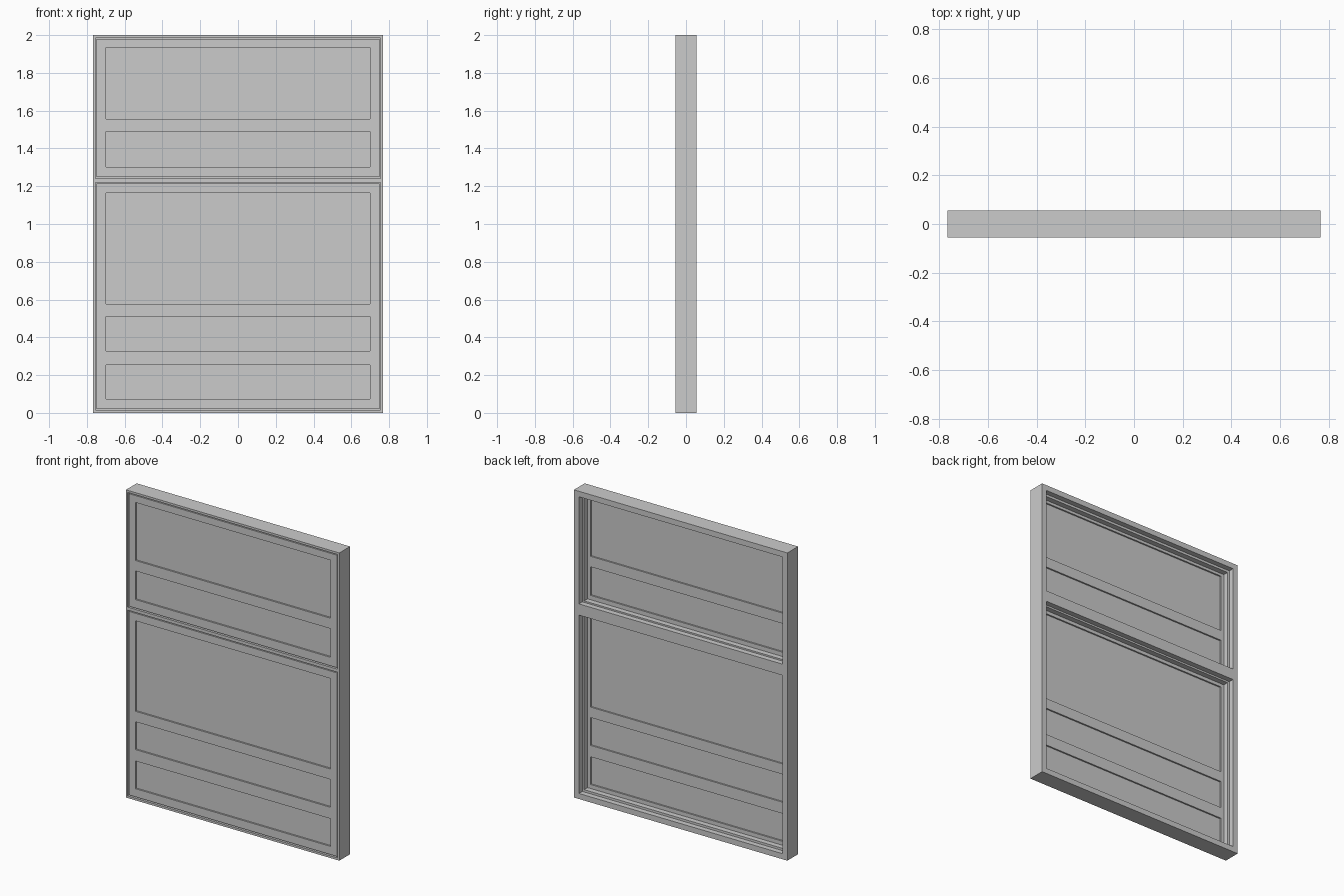
import bpy, bmesh

if "Cube" in bpy.data.objects:
    bpy.data.objects.remove(bpy.data.objects["Cube"])


def plate(name, half_w, z0, z1, holes, hole_half, y0, y1):
    """Solid plate in the XZ plane with stacked rectangular openings."""
    xs = [-half_w, -hole_half, hole_half, half_w]
    zs = sorted([z0, z1] + [z for h in holes for z in h])
    bm = bmesh.new()
    grid = [[bm.verts.new((x, y0, z)) for x in xs] for z in zs]
    for j in range(len(zs) - 1):
        mid = (zs[j] + zs[j + 1]) / 2
        is_open = any(a < mid < b for a, b in holes)
        for i in range(3):
            if i == 1 and is_open:
                continue
            bm.faces.new((grid[j][i], grid[j][i + 1],
                          grid[j + 1][i + 1], grid[j + 1][i]))
    ext = bmesh.ops.extrude_face_region(bm, geom=bm.faces[:], use_keep_orig=True)
    moved = [v for v in ext["geom"] if isinstance(v, bmesh.types.BMVert)]
    bmesh.ops.translate(bm, verts=moved, vec=(0, y1 - y0, 0))
    bmesh.ops.recalc_face_normals(bm, faces=bm.faces[:])
    return finish(name, bm)


def box(name, half_w, z0, z1, y0, y1):
    bm = bmesh.new()
    bmesh.ops.create_cube(bm, size=1)
    bmesh.ops.scale(bm, verts=bm.verts[:], vec=(2 * half_w, y1 - y0, z1 - z0))
    bmesh.ops.translate(bm, verts=bm.verts[:], vec=(0, (y0 + y1) / 2, (z0 + z1) / 2))
    return finish(name, bm)


def finish(name, bm):
    mesh = bpy.data.meshes.new(name)
    bm.to_mesh(mesh)
    bm.free()
    obj = bpy.data.objects.new(name, mesh)
    bpy.context.collection.objects.link(obj)
    return obj


# Fixed outer frame: thin rebated front, wider stop at the back
plate("frame_front", 0.767, 0, 2, [(0.014, 1.221), (1.241, 1.986)], 0.755, -0.055, 0.02)
plate("frame_back_stop", 0.767, 0, 2, [(0.036, 1.195), (1.268, 1.964)], 0.731, 0.02, 0.055)

# Sashes: (bottom, top, panel openings)
sashes = {
    "lower": (0.021, 1.214, [(0.074, 0.254), (0.328, 0.509), (0.577, 1.165)]),
    "upper": (1.248, 1.979, [(1.303, 1.489), (1.557, 1.934)]),
}
for side, (z0, z1, panels) in sashes.items():
    # Stiles and rails
    plate(side + "_sash", 0.748, z0, z1, panels, 0.70, -0.052, -0.02)
    # Raised rim behind the sash face
    plate(side + "_sash_rim", 0.748, z0, z1, [(z0 + 0.027, z1 - 0.027)], 0.722, -0.02, 0.015)
    # Panes set into the openings
    for n, (a, b) in enumerate(panels, 1):
        box(f"{side}_pane_{n}", 0.70, a, b, -0.041, -0.03)
